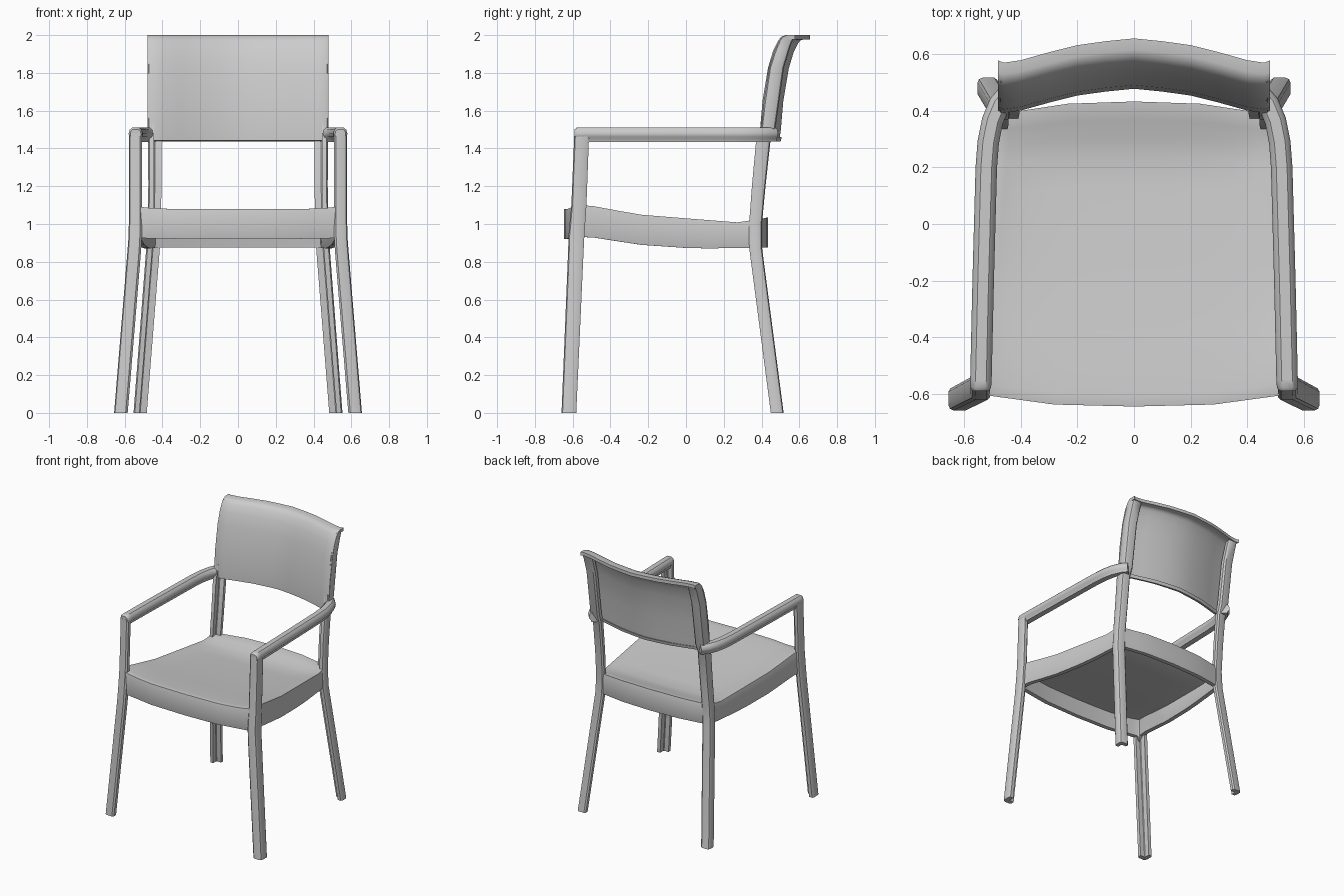
import bpy, bmesh
from math import hypot

if "Cube" in bpy.data.objects:
    bpy.data.objects.remove(bpy.data.objects["Cube"])


def lerp(table, t):
    """Piecewise-linear lookup in a list of (position, value)."""
    for (a, va), (b, vb) in zip(table, table[1:]):
        if t <= b:
            return va + (vb - va) * max(0, (t - a) / (b - a))
    return table[-1][1]


def finish(name, bm, mods=(), angle=0.65):
    bmesh.ops.recalc_face_normals(bm, faces=bm.faces)
    me = bpy.data.meshes.new(name)
    bm.to_mesh(me)
    bm.free()
    ob = bpy.data.objects.new(name, me)
    bpy.context.collection.objects.link(ob)
    bpy.ops.object.select_all(action='DESELECT')
    ob.select_set(True)
    bpy.context.view_layer.objects.active = ob
    for kind, props in mods:
        m = ob.modifiers.new(kind.title(), kind)
        for k, v in props.items():
            setattr(m, k, v)
        bpy.ops.object.modifier_apply(modifier=m.name)
    bpy.ops.object.shade_smooth_by_angle(angle=angle)
    return ob


def loft(name, rings):
    """Skin a list of closed rings, cap the ends and mirror to the other side."""
    bm = bmesh.new()
    rows = [[bm.verts.new(p) for p in r] for r in rings]
    n = len(rows[0])
    for a, b in zip(rows, rows[1:]):
        for i in range(n):
            bm.faces.new((a[i], a[(i + 1) % n], b[(i + 1) % n], b[i]))
    bm.faces.new(rows[0])
    bm.faces.new(rows[-1])
    return finish(name, bm, [('MIRROR', {})])


def grid(us, vs, f):
    bm = bmesh.new()
    rows = [[bm.verts.new(f(u, v)) for u in us] for v in vs]
    for a, b in zip(rows, rows[1:]):
        for i in range(len(us) - 1):
            bm.faces.new((a[i], a[i + 1], b[i + 1], b[i]))
    return bm


def both(half):
    return [-u for u in reversed(half) if u] + half


# Legs: rounded angle section, grooved on the inner corner
L_SECTION = [(-.7, 1), (.5, 1), (.85, .85), (1, .5), (1, -.7), (.8, -1), (.1, -1),
             (.1, 0), (0, .1), (-1, .1), (-1, .75)]


def leg(name, path, sy):
    loft(name, [[(x + a * hx, y + sy * b * hy, z) for a, b in L_SECTION]
                for x, y, z, hx, hy in path])


leg("front_leg", [(.62, -.62, 0, .036, .039), (.549, -.583, .86, .036, .041),
                  (.544, -.58, .94, .035, .042), (.543, -.567, 1.1, .034, .04),
                  (.543, -.552, 1.48, .034, .039)], -1)
leg("rear_leg", [(.518, .483, 0, .035, .034), (.45, .369, .87, .036, .034),
                 (.444, .368, 1.0, .035, .034), (.44, .385, 1.2, .035, .036),
                 (.44, .408, 1.43, .036, .038), (.44, .432, 1.5, .039, .04),
                 (.44, .478, 1.83, .039, .041), (.44, .514, 1.94, .039, .038),
                 (.44, .536, 1.985, .038, .034)], 1)

# Armrests: rounded cap over a narrower web, curving in to the back post
ARM_SECTION = [(-.5, .04), (-.85, .028), (-1, .008), (-.95, -.008), (-.6, -.022), (-.55, -.036),
               (.55, -.036), (.6, -.022), (.95, -.008), (1, .008), (.85, .028), (.5, .04)]
path = [(.542, -.59, .75), (.542, -.578, .97), (.541, -.55, 1), (.533, -.2, 1), (.522, .2, 1),
        (.515, .29, 1), (.5, .365, 1), (.475, .425, 1), (.442, .465, .95)]
rings = []
for i, (x, y, s) in enumerate(path):
    a, b = path[max(i - 1, 0)], path[min(i + 1, len(path) - 1)]
    dx, dy = b[0] - a[0], b[1] - a[1]
    d = hypot(dx, dy)
    rings.append([(x + dy / d * u * .038 * s, y - dx / d * u * .038 * s, 1.471 + w * s)
                  for u, w in ARM_SECTION])
loft("armrest", rings)

# Seat: dished panel with a deep rail all round, hollow underneath
RIM = [(-.62, 1.1), (-.52, 1.1), (-.25, 1.05), (0, 1.03), (.28, 1.008), (.43, 1.035)]
DISH = [(-.645, 1.08), (-.55, 1.073), (-.25, 1.035), (0, 1.01), (.24, .99), (.36, 1.015), (.43, 1.035)]
BASE = [(-.645, .92), (-.53, .935), (-.24, .89), (.05, .87), (.43, .875)]
FRONT = [(0, -.645), (.5, -.638), (1, -.6)]
BACK = [(0, .433), (.5, .425), (1, .39)]


def seat_point(u, v):
    a = abs(u)
    y0, y1 = lerp(FRONT, a), lerp(BACK, a)
    y = y0 + (y1 - y0) * v
    k = a ** 6
    z = lerp(DISH, y) * (1 - k) + lerp(RIM, y) * k
    return u * (.562 + (.468 - .562) * v), y, z


bm = grid(both([0, .25, .5, .7, .84, .93, 1]),
          [0, .04, .11, .24, .37, .5, .6, .72, .82, .88, .94, 1], seat_point)
edge = [e for e in bm.edges if e.is_boundary]
new = bmesh.ops.extrude_edge_only(bm, edges=edge)['geom']
for v in new:
    if isinstance(v, bmesh.types.BMVert):
        v.co.z = lerp(BASE, v.co.y)
        if v.co.y < -.58 and abs(v.co.x) > .55:
            v.co.z -= .04          # rail flares down into the front leg
finish("seat", bm, [('SOLIDIFY', dict(thickness=.032, offset=-1, use_even_offset=True)),
                    ('BEVEL', dict(width=.012, segments=2, limit_method='ANGLE', angle_limit=.8))])

# Backrest: curved panel whose top edge rolls backwards
PROFILE = [(.415, 1.437), (.392, 1.443), (.392, 1.5), (.405, 1.65), (.435, 1.83),
           (.462, 1.92), (.488, 1.972), (.508, 1.993), (.53, 2.0), (.57, 2.0)]
BOW = [(0, .086), (.1, .076), (.2, .062), (.3, .037), (.4, .009), (.46, 0), (.48, .008)]
bm = grid(both([0, .1, .2, .3, .4, .46, .48]), PROFILE,
          lambda x, p: (x, p[0] + lerp(BOW, abs(x)), p[1]))
finish("backrest", bm, [('SOLIDIFY', dict(thickness=.024, offset=-1))])
